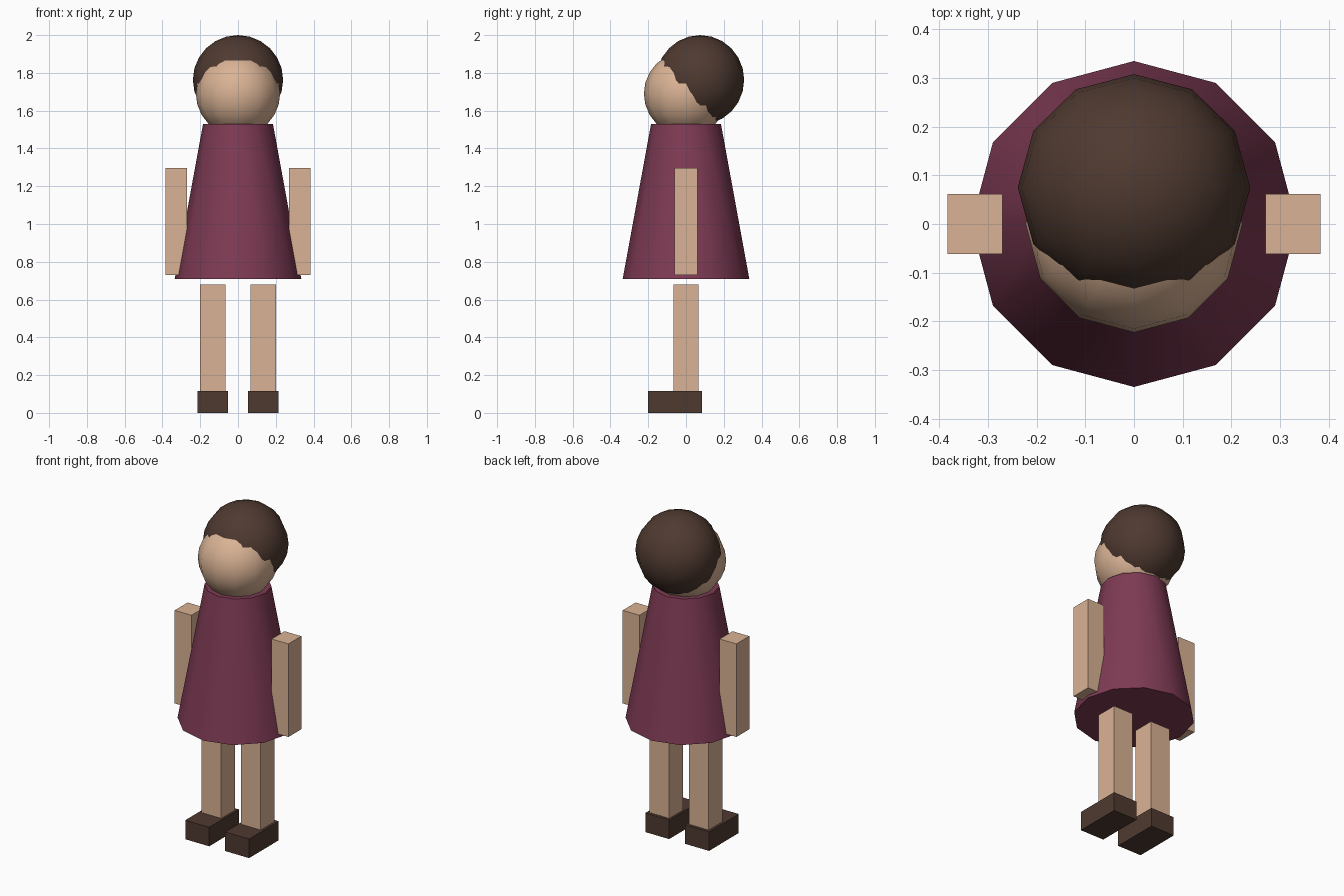
import bpy
import math

cube = bpy.data.objects.get("Cube")
if cube:
    bpy.data.objects.remove(cube, do_unlink=True)


def material(name, rgb):
    mat = bpy.data.materials.new(name)
    mat.use_nodes = True
    mat.diffuse_color = (*rgb, 1)
    bsdf = next(n for n in mat.node_tree.nodes if n.type == "BSDF_PRINCIPLED")
    bsdf.inputs["Base Color"].default_value = (*rgb, 1)
    return mat


skin = material("skin", (0.70, 0.45, 0.30))
plum = material("plum cloth", (0.21, 0.043, 0.088))
brown = material("dark brown", (0.078, 0.042, 0.030))


def finish(name, mat, smooth=False):
    obj = bpy.context.object
    obj.name = name
    obj.data.materials.append(mat)
    bpy.ops.object.transform_apply(location=False, rotation=False, scale=True)
    if smooth:
        bpy.ops.object.shade_smooth_by_angle(angle=math.radians(45))
    return obj


def box(name, mat, low, high):
    """Box spanning two opposite corners."""
    bpy.ops.mesh.primitive_cube_add(
        size=1, location=[(a + b) / 2 for a, b in zip(low, high)])
    bpy.context.object.scale = [b - a for a, b in zip(low, high)]
    return finish(name, mat)


def ball(name, mat, center, radii):
    bpy.ops.mesh.primitive_uv_sphere_add(
        segments=12, ring_count=12, radius=1, location=center)
    bpy.context.object.scale = radii
    return finish(name, mat, smooth=True)


# Dress: closed twelve-sided tapered body
bpy.ops.mesh.primitive_cone_add(
    vertices=12, radius1=0.335, radius2=0.185, depth=0.82, location=(0, 0, 1.12))
finish("dress", plum, smooth=True)

# Head, with hair as a second ball set up and back
ball("head", skin, (0, 0, 1.69), (0.223, 0.223, 0.223))
ball("hair", brown, (0, 0.075, 1.763), (0.239, 0.233, 0.237))

# Limbs and shoes, mirrored left and right
for side, s in (("left", 1), ("right", -1)):
    def limb(part, mat, x, y, z):
        xs = sorted((s * x[0], s * x[1]))
        box(f"{side}_{part}", mat, (xs[0], y[0], z[0]), (xs[1], y[1], z[1]))

    limb("arm", skin, (0.27, 0.383), (-0.062, 0.062), (0.73, 1.297))
    limb("leg", skin, (0.066, 0.2), (-0.067, 0.067), (0.115, 0.68))
    limb("shoe", brown, (0.054, 0.215), (-0.2, 0.085), (0, 0.116))
